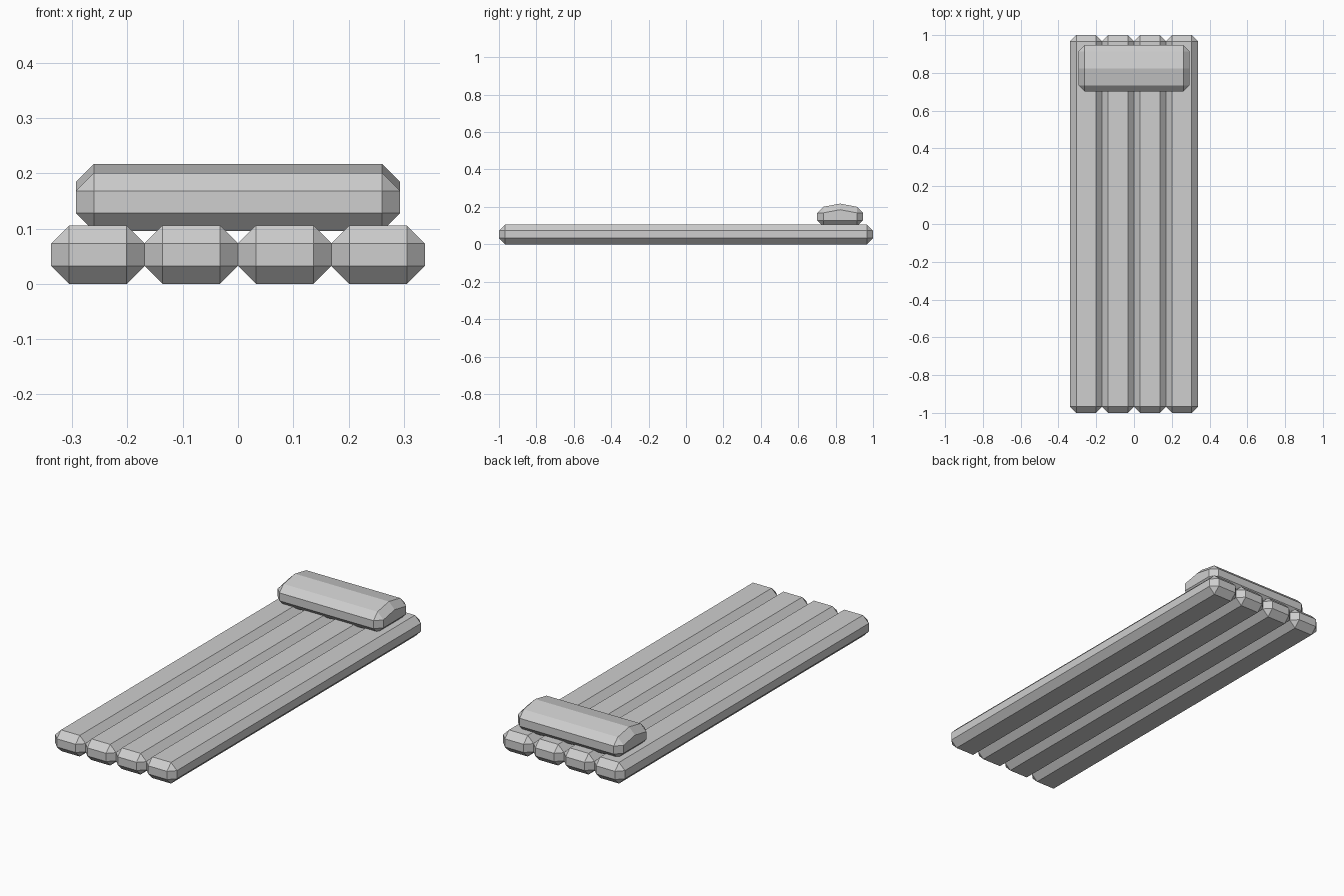
import bpy
import bmesh
from mathutils import Vector

cube = bpy.data.objects.get("Cube")
if cube:
    bpy.data.objects.remove(cube)

# Single light grey vinyl
GREY = (0.62, 0.62, 0.62, 1.0)
vinyl = bpy.data.materials.new("light_grey_vinyl")
vinyl.use_nodes = True
vinyl.diffuse_color = GREY
vinyl.node_tree.nodes["Principled BSDF"].inputs["Base Color"].default_value = GREY

CHAMFER = 0.0325


def chamfered_block(name, size, center, crown=0.0):
    """Box with flat chamfers; crown lifts a middle ridge along x."""
    bm = bmesh.new()
    bmesh.ops.create_cube(bm, size=1.0)
    bmesh.ops.scale(bm, vec=Vector(size), verts=bm.verts)
    bmesh.ops.bevel(bm, geom=bm.edges[:], offset=CHAMFER, offset_type='OFFSET',
                    segments=1, profile=0.5, affect='EDGES')
    if crown:
        cut = bmesh.ops.bisect_plane(bm, geom=bm.verts[:] + bm.edges[:] + bm.faces[:],
                                     plane_co=(0, 0, 0), plane_no=(0, 1, 0))
        for v in cut["geom_cut"]:
            if isinstance(v, bmesh.types.BMVert) and v.co.z > 0:
                v.co.z += crown
    bmesh.ops.recalc_face_normals(bm, faces=bm.faces)
    mesh = bpy.data.meshes.new(name)
    bm.to_mesh(mesh)
    bm.free()
    mesh.materials.append(vinyl)
    obj = bpy.data.objects.new(name, mesh)
    obj.location = center
    bpy.context.collection.objects.link(obj)
    return obj


# Four long air tubes side by side
WIDTH, HEIGHT = 0.169, 0.106
for i in range(4):
    chamfered_block(f"air_tube_{i + 1}", (WIDTH, 2.0, HEIGHT),
                    ((i - 1.5) * WIDTH, 0, HEIGHT / 2))

# Head pillow with a raised ridge, resting on the back end
chamfered_block("pillow", (0.587, 0.245, 0.105), (0, 0.824, 0.148), crown=0.017)
